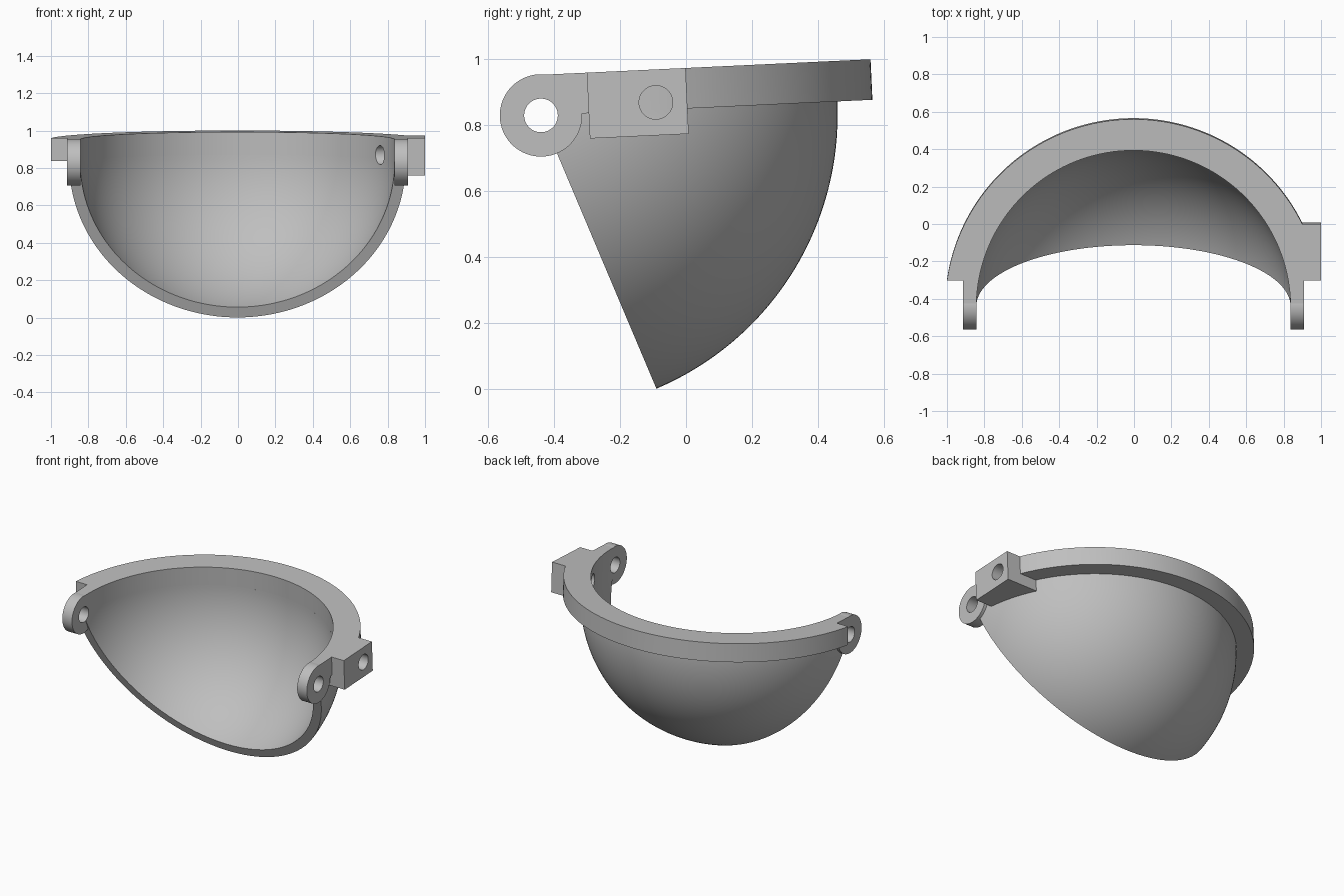
import bpy, bmesh
from math import sin, cos, acos, pi, radians
from mathutils import Matrix

cube = bpy.data.objects.get("Cube")
if cube:
    bpy.data.objects.remove(cube, do_unlink=True)

# Main dimensions, in a frame centred on the hinge axis (x across, y back, z up)
R_IN, R_OUT, R_RIM = 0.84, 0.90, 1.007
RIM_H = 0.123
LUG_X, LUG_R, HOLE_R = 0.912, 0.125, 0.051
BLOCK_X, BLOCK_FRONT, BLOCK_BACK, BLOCK_LOW = 1.003, 0.145, 0.445, -0.077
PLACE = Matrix.Translation((-0.003, -0.44, 0.83)) @ Matrix.Rotation(radians(2.7), 4, 'X')

grey = bpy.data.materials.new("plain_grey")
grey.use_nodes = True
COLOUR = (0.52, 0.52, 0.52, 1)
grey.diffuse_color = COLOUR
grey.node_tree.nodes["Principled BSDF"].inputs["Base Color"].default_value = COLOUR


def loft(name, rings):
    """Solid through a list of matching closed loops, capped at both ends."""
    bm = bmesh.new()
    loops = [[bm.verts.new(p) for p in ring] for ring in rings]
    n = len(loops[0])
    for a, b in zip(loops, loops[1:]):
        for i in range(n):
            j = (i + 1) % n
            bm.faces.new((a[i], a[j], b[j], b[i]))
    bm.faces.new(loops[0][::-1])
    bm.faces.new(loops[-1])
    bmesh.ops.recalc_face_normals(bm, faces=bm.faces)
    bm.transform(PLACE)
    mesh = bpy.data.meshes.new(name)
    bm.to_mesh(mesh)
    bm.free()
    mesh.materials.append(grey)
    ob = bpy.data.objects.new(name, mesh)
    bpy.context.collection.objects.link(ob)
    return ob


def prism(name, plan, z0, z1):
    return loft(name, [[(x, y, z) for x, y in plan] for z in (z0, z1)])


def rod(name, x0, x1, r, y=0.0, z=0.0, n=64):
    ring = [(y + r * cos(2 * pi * i / n), z + r * sin(2 * pi * i / n)) for i in range(n)]
    return loft(name, [[(x, a, b) for a, b in ring] for x in (x0, x1)])


def arc(r, t0, t1, n=96):
    """Points on a circle, angle measured from straight back towards +x."""
    ts = [t0 + (t1 - t0) * i / n for i in range(n + 1)]
    return [(r * sin(t), r * cos(t)) for t in ts]


# Rim with the straight lug arms and the upper half of the side block
plan = arc(R_RIM, -acos(BLOCK_FRONT / R_RIM), acos(BLOCK_BACK / R_RIM))
plan += [(BLOCK_X, BLOCK_BACK), (BLOCK_X, BLOCK_FRONT), (LUG_X, BLOCK_FRONT), (LUG_X, 0)]
plan += arc(R_IN, pi / 2, -pi / 2)
plan += [(-LUG_X, 0), (-LUG_X, BLOCK_FRONT)]
rim = prism("rim", plan, 0, RIM_H)

# Lower half of the side block, its inner side buried in the shell wall
block = prism("side_block", [(0.86, BLOCK_FRONT), (BLOCK_X, BLOCK_FRONT),
                             (BLOCK_X, BLOCK_BACK), (0.75, BLOCK_BACK)], BLOCK_LOW, 0)

# Spherical shell: wall section swung about the hinge axis
end_out, end_in = acos(0.03 / R_OUT), acos(0.03 / R_IN)
section = arc(R_OUT, -end_out, end_out) + arc(R_IN, end_in, -end_in)
STEPS = 48
swings = [radians(-69.8) * i / STEPS for i in range(STEPS + 1)]
shell = loft("shell", [[(x, d * cos(s), d * sin(s)) for x, d in section] for s in swings])

# Round hinge lugs
lugs = [rod(name, side * R_IN, side * LUG_X, LUG_R)
        for name, side in (("left_lug", 1), ("right_lug", -1))]

# Drill the hinge hole and the side block hole
hinge_drill = rod("hinge_drill", -1.2, 1.2, HOLE_R)
block_drill = rod("block_drill", 0.6, 1.2, HOLE_R, 0.35, 0.023)
cuts = [(rim, hinge_drill), (shell, hinge_drill), (rim, block_drill),
        (shell, block_drill), (block, block_drill)]
cuts += [(lug, hinge_drill) for lug in lugs]
for ob, drill in cuts:
    mod = ob.modifiers.new("drill", 'BOOLEAN')
    mod.operation = 'DIFFERENCE'
    mod.solver = 'EXACT'
    mod.object = drill
    bpy.context.view_layer.objects.active = ob
    bpy.ops.object.modifier_apply(modifier=mod.name)
for drill in (hinge_drill, block_drill):
    bpy.data.objects.remove(drill, do_unlink=True)

# Smooth curved faces, keep the edges crisp
bpy.ops.object.select_all(action='DESELECT')
for ob in [rim, block, shell] + lugs:
    ob.select_set(True)
bpy.context.view_layer.objects.active = rim
bpy.ops.object.shade_smooth_by_angle(angle=radians(30))
